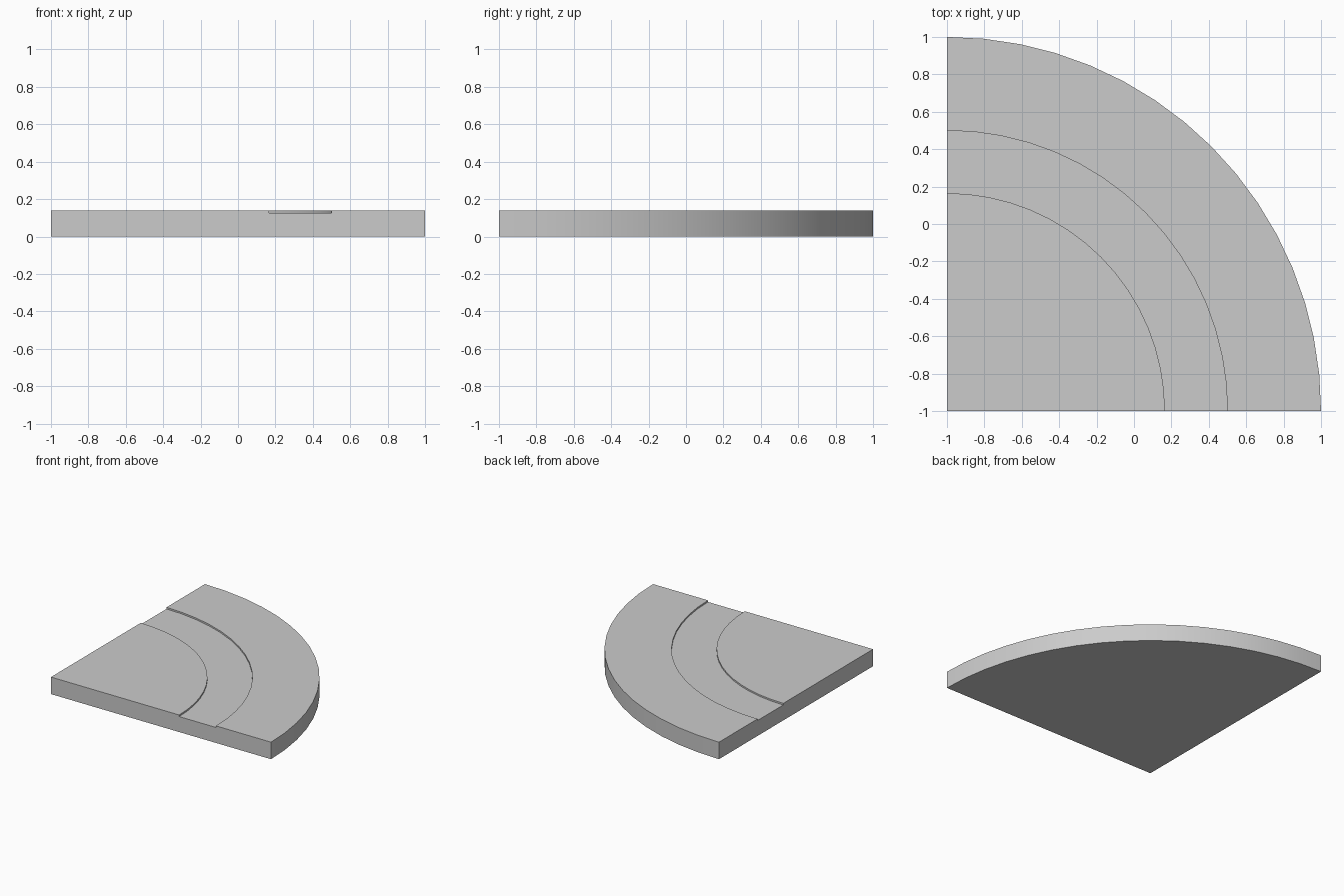
import bpy, bmesh, math
from mathutils import Matrix

if "Cube" in bpy.data.objects:
    bpy.data.objects.remove(bpy.data.objects["Cube"])

STEPS = 16
H, FLOOR = 0.14, 0.127
# Radius/height profile: slab with a shallow curved channel in the top
profile = [(0, 0), (2, 0), (2, H), (1.5, H), (1.5, FLOOR),
           (1.165, FLOOR), (1.165, H), (0, H)]

bm = bmesh.new()
rings = []
for i in range(STEPS + 1):
    a = math.pi / 2 * i / STEPS
    rings.append([bm.verts.new((r * math.cos(a), r * math.sin(a), z))
                  for r, z in profile])

# Swept surfaces between neighbouring profiles
for a, b in zip(rings, rings[1:]):
    for j in range(len(profile) - 1):
        bm.faces.new((a[j], b[j], b[j + 1], a[j + 1]))

# Straight cut ends
bm.faces.new(rings[0])
bm.faces.new(rings[-1][::-1])

# Merge the corner on the axis and centre the quarter disc
bmesh.ops.remove_doubles(bm, verts=bm.verts[:], dist=1e-5)
bmesh.ops.recalc_face_normals(bm, faces=bm.faces[:])
bm.transform(Matrix.Translation((-1, -1, 0)))

mesh = bpy.data.meshes.new("curved_road_tile")
bm.to_mesh(mesh)
bm.free()
tile = bpy.data.objects.new("curved_road_tile", mesh)
bpy.context.collection.objects.link(tile)

# Smooth curved walls, crisp edges
bpy.context.view_layer.objects.active = tile
tile.select_set(True)
bpy.ops.object.shade_smooth_by_angle(angle=math.radians(30))
